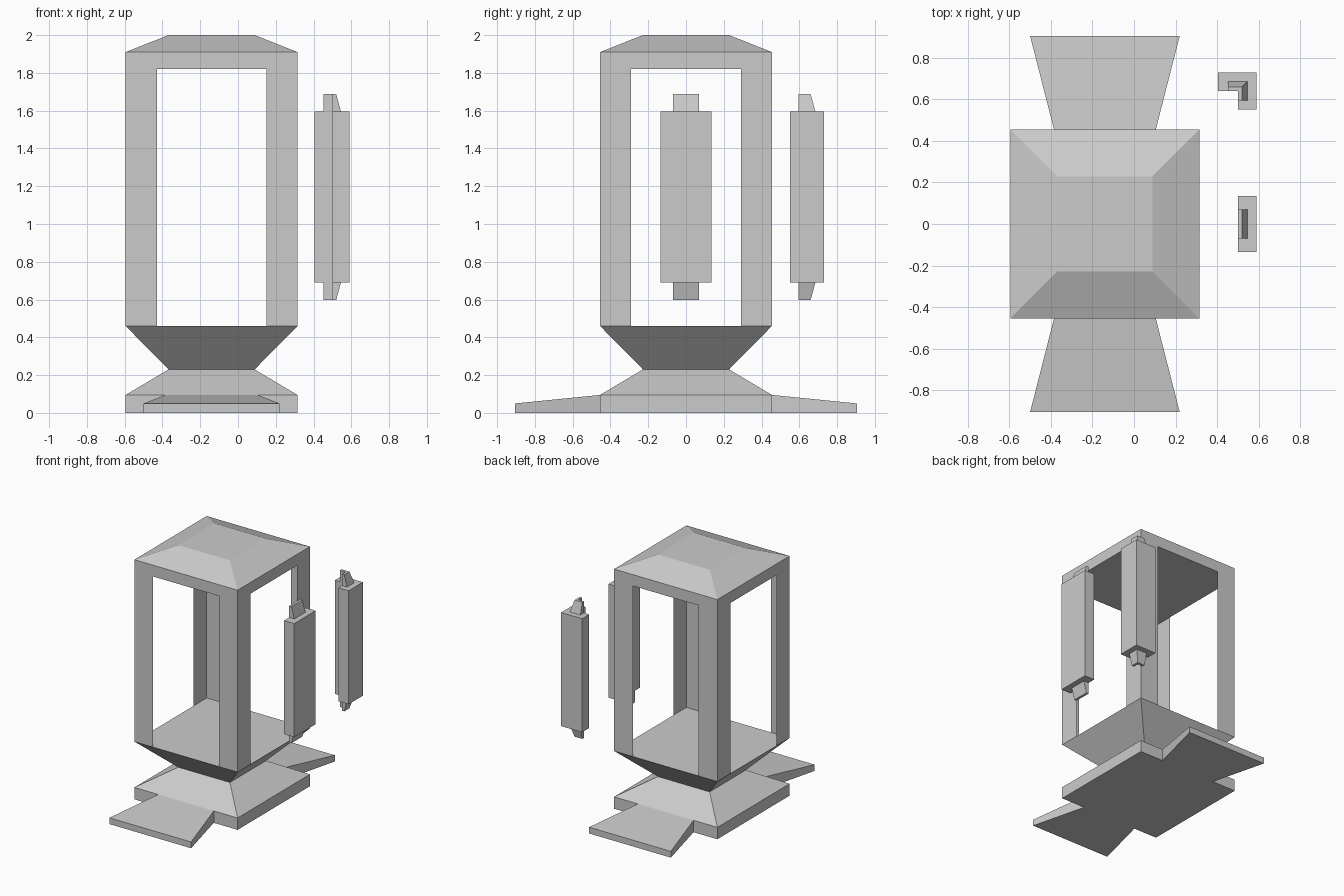
import bpy

cube = bpy.data.objects.get("Cube")
if cube:
    bpy.data.objects.remove(cube, do_unlink=True)

import bmesh

stone = bpy.data.materials.new("light_grey_stone")
stone.use_nodes = True
stone.diffuse_color = (0.6, 0.6, 0.6, 1)
stone.node_tree.nodes["Principled BSDF"].inputs["Base Color"].default_value = (0.6, 0.6, 0.6, 1)

CX = -0.14             # lantern axis
HALF = 0.455           # half width of the lantern body
NECK = 0.228           # half width of waist and roof top
SILL, LINTEL, EAVE = 0.46, 1.82, 1.91
POST = 0.165           # width of each corner post


def finish(name, bm, recalc=True):
    if recalc:
        bmesh.ops.recalc_face_normals(bm, faces=bm.faces)
    mesh = bpy.data.meshes.new(name)
    bm.to_mesh(mesh)
    bm.free()
    mesh.materials.append(stone)
    obj = bpy.data.objects.new(name, mesh)
    bpy.context.collection.objects.link(obj)
    return obj


def loft(name, rings):
    """Closed solid through rings that all have the same number of points."""
    bm = bmesh.new()
    loops = [[bm.verts.new(p) for p in ring] for ring in rings]
    n = len(loops[0])
    for low, high in zip(loops, loops[1:]):
        for i in range(n):
            j = (i + 1) % n
            bm.faces.new((low[i], low[j], high[j], high[i]))
    bm.faces.new(loops[0])
    bm.faces.new(loops[-1])
    return finish(name, bm)


def at_z(outline, z):
    return [(x, y, z) for x, y in outline]


def square(half, z):
    return [(CX + sx * half, sy * half, z)
            for sx, sy in ((-1, -1), (1, -1), (1, 1), (-1, 1))]


def rect(x0, x1, y0, y1):
    return [(x0, y0), (x1, y0), (x1, y1), (x0, y1)]


def ell(x0, xm, x1, y0, ym, y1):
    """Corner outline with its outer corner at (x1, y1)."""
    return [(xm, y0), (x1, y0), (x1, y1), (x0, y1), (x0, ym), (xm, ym)]


# Pedestal with pinched waist, and roof block
loft("pedestal", [square(HALF, 0), square(HALF, 0.095),
                  square(NECK, 0.23), square(HALF, SILL)])
loft("roof", [square(HALF, LINTEL), square(HALF, EAVE), square(NECK, 2.0)])

# Thin folded corner posts
for sx, side in ((-1, "right"), (1, "left")):
    for sy, end in ((-1, "front"), (1, "back")):
        path = [(CX + sx * (HALF - POST), sy * HALF),
                (CX + sx * HALF, sy * HALF),
                (CX + sx * HALF, sy * (HALF - POST))]
        if sx * sy > 0:
            path.reverse()
        bm = bmesh.new()
        low = [bm.verts.new((x, y, SILL)) for x, y in path]
        high = [bm.verts.new((x, y, LINTEL)) for x, y in path]
        for i in range(2):
            bm.faces.new((low[i], low[i + 1], high[i + 1], high[i]))
        finish(f"{end}_{side}_post", bm, recalc=False)

# Flared ramps at front and back
for sy, end in ((-1, "front"), (1, "back")):
    loft(f"{end}_ramp", [
        [(CX - w, sy * y, 0), (CX + w, sy * y, 0), (CX + w, sy * y, top), (CX - w, sy * y, top)]
        for y, w, top in ((HALF, 0.245, 0.095), (0.905, 0.36, 0.05))])

# Loose panels beside the body, each with a tapered tab at both ends
BOTTOM, TOP, TAB = 0.69, 1.595, 0.092
panels = {
    "side_panel": (rect(0.5, 0.59, -0.135, 0.135),
                   rect(0.5, 0.545, -0.07, 0.07),
                   rect(0.5, 0.52, -0.07, 0.07)),
    "corner_panel": (ell(0.405, 0.5, 0.59, 0.55, 0.64, 0.73),
                     ell(0.452, 0.5, 0.545, 0.595, 0.64, 0.685),
                     ell(0.452, 0.5, 0.52, 0.595, 0.64, 0.66)),
}
for name, (body, base, tip) in panels.items():
    loft(name, [at_z(body, BOTTOM), at_z(body, TOP)])
    loft(name + "_upper_tab", [at_z(base, TOP), at_z(tip, TOP + TAB)])
    loft(name + "_lower_tab", [at_z(base, BOTTOM), at_z(tip, BOTTOM - TAB)])
